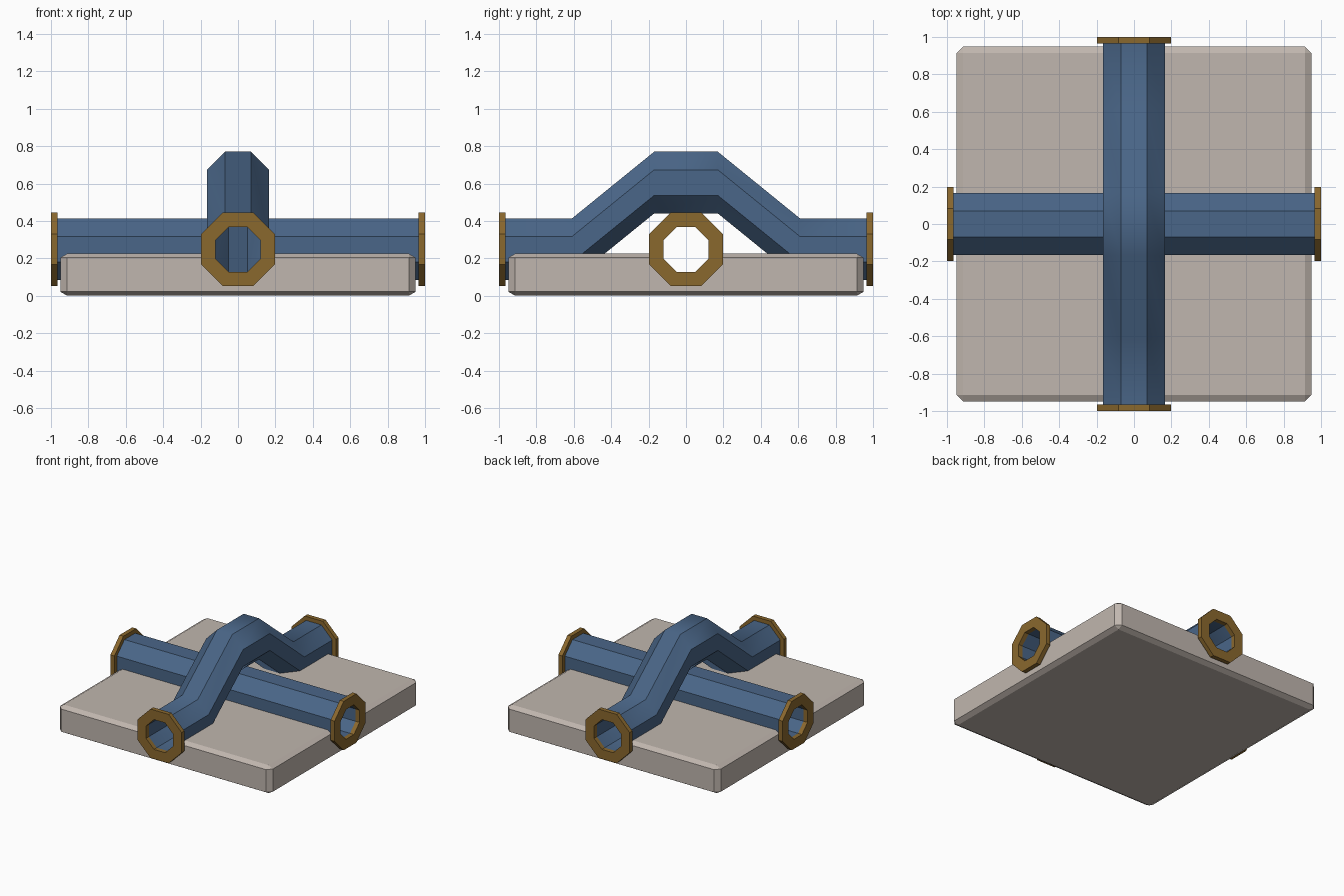
import bpy, bmesh, math
from mathutils import Matrix

if "Cube" in bpy.data.objects:
    bpy.data.objects.remove(bpy.data.objects["Cube"])


def material(name, color):
    m = bpy.data.materials.new(name)
    m.diffuse_color = (*color, 1)
    m.use_nodes = True
    m.node_tree.nodes["Principled BSDF"].inputs["Base Color"].default_value = m.diffuse_color
    return m


BLUE = material("pipe blue", (0.068, 0.133, 0.246))
BRASS = material("flange brass", (0.255, 0.138, 0.027))
STONE = material("base stone", (0.53, 0.47, 0.425))
AXIS_Z = 0.248


def add(name, bm, mat):
    bmesh.ops.recalc_face_normals(bm, faces=bm.faces[:])
    me = bpy.data.meshes.new(name)
    bm.to_mesh(me)
    bm.free()
    me.materials.append(mat)
    ob = bpy.data.objects.new(name, me)
    bpy.context.collection.objects.link(ob)
    return ob


def tube(name, path, outer, inner, mat, along_x=False, smooth_bends=False):
    """Octagonal tube through (y, z) points with upright sections; inner=0 makes it solid."""
    bm = bmesh.new()

    def shell(apothem):
        r = apothem / math.cos(math.pi / 8)
        rings = [[bm.verts.new((r * math.cos((k + .5) * math.pi / 4), y,
                                z + r * math.sin((k + .5) * math.pi / 4)))
                  for k in range(8)] for y, z in path]
        for a, b in zip(rings, rings[1:]):
            for k in range(8):
                j = (k + 1) % 8
                f = bm.faces.new((a[k], a[j], b[j], b[k]))
                f.smooth = smooth_bends
                bm.edges.get((a[k], b[k])).smooth = False
        for ring in (rings[0], rings[-1]):
            for k in range(8):
                bm.edges.get((ring[k], ring[(k + 1) % 8])).smooth = False
        return rings

    out = shell(outer)
    if inner:
        inn = shell(inner)
        for i in (0, -1):
            for k in range(8):
                j = (k + 1) % 8
                bm.faces.new((out[i][k], out[i][j], inn[i][j], inn[i][k]))
    else:
        bm.faces.new(out[0])
        bm.faces.new(out[-1])
    if along_x:
        bm.transform(Matrix.Rotation(-math.pi / 2, 4, 'Z'))
    return add(name, bm, mat)


# Pipes: one straight along x, one arching over it along y
END = 0.965
straight = [(-END, AXIS_Z), (END, AXIS_Z)]
half = [(0.17, 0.605), (0.61, AXIS_Z), (END, AXIS_Z)]
arched = [(-y, z) for y, z in reversed(half)] + half
tube("straight_pipe", straight, 0.165, 0.12, BLUE, along_x=True)
tube("arched_pipe", arched, 0.165, 0.12, BLUE, smooth_bends=True)

# End flanges
for label, along_x in (("side", True), ("front_back", False)):
    for i, s in enumerate((-1, 1)):
        tube(f"{label}_flange_{i + 1}", [(s * END, AXIS_Z), (s, AXIS_Z)],
             0.197, 0.12, BRASS, along_x)

# Chamfered base slab, bevelled taller and then flattened
bm = bmesh.new()
bmesh.ops.create_cube(bm, size=1, matrix=Matrix.Diagonal((1.9, 1.9, 0.39, 1)))
bmesh.ops.bevel(bm, geom=bm.edges[:], offset=0.037, segments=1, affect='EDGES')
bm.transform(Matrix.Translation((0, 0, 0.1125)) @ Matrix.Diagonal((1, 1, 0.225 / 0.39, 1)))
base = add("base_slab", bm, STONE)

# Channels in the slab so the pipes stay hollow
cutters = [tube("straight_cutter", straight, 0.142, 0, STONE, along_x=True),
           tube("arched_cutter", arched, 0.142, 0, STONE)]
bpy.context.view_layer.objects.active = base
for c in cutters:
    c.hide_render = True
    mod = base.modifiers.new("channel", 'BOOLEAN')
    mod.operation = 'DIFFERENCE'
    mod.solver = 'EXACT'
    mod.object = c
    bpy.ops.object.modifier_apply(modifier=mod.name)
for c in cutters:
    bpy.data.objects.remove(c)
